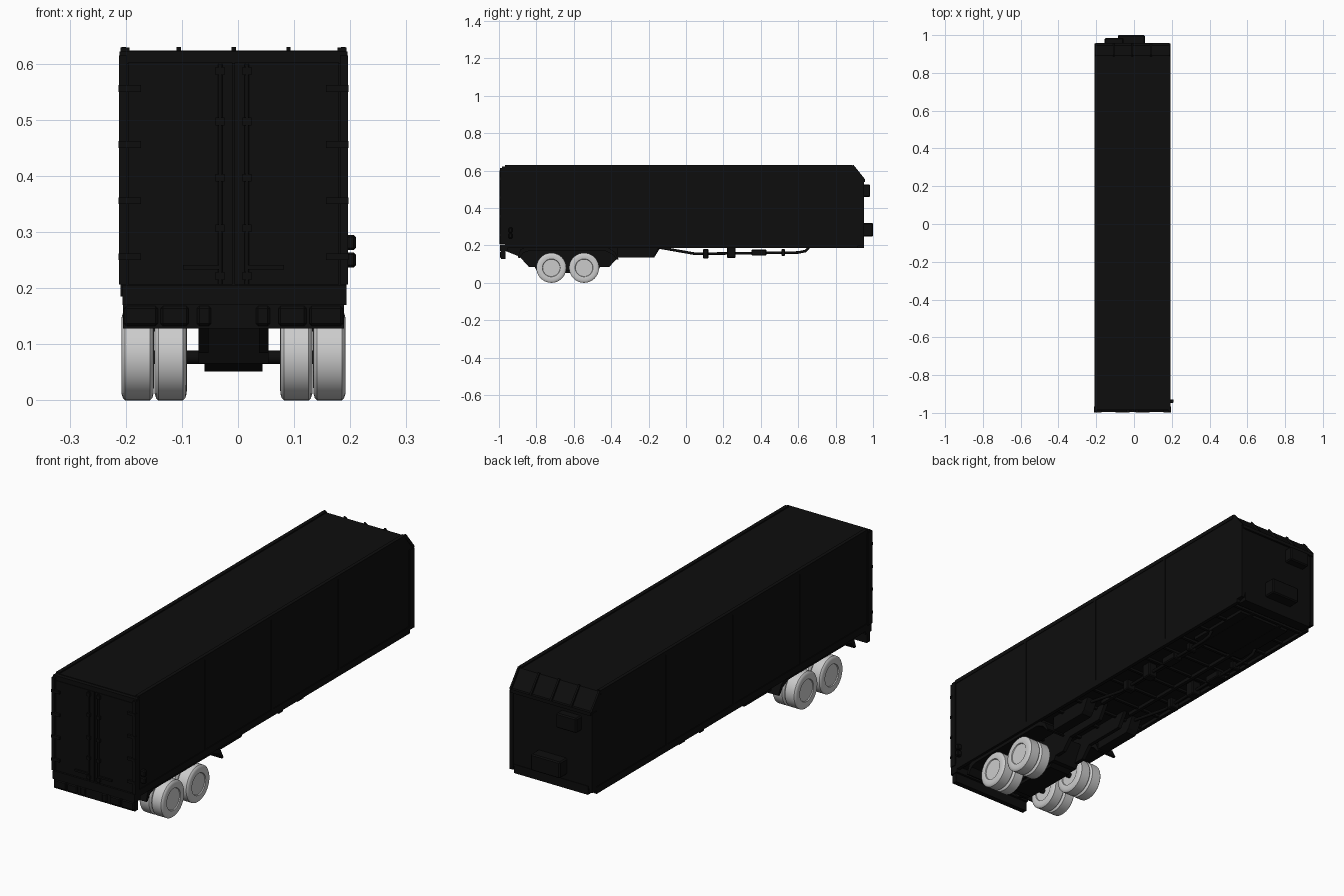
import bpy, bmesh, math

if "Cube" in bpy.data.objects:
    bpy.data.objects.remove(bpy.data.objects["Cube"])

CX = -0.008  # centreline of the trailer


def material(name, value):
    m = bpy.data.materials.new(name)
    m.use_nodes = True
    col = (value, value, value, 1)
    m.diffuse_color = col
    bsdf = m.node_tree.nodes["Principled BSDF"]
    bsdf.inputs["Base Color"].default_value = col
    bsdf.inputs["Roughness"].default_value = 0.8
    return m


BLACK = material("black_paint", 0.004)
GREY = material("light_grey_wheel", 0.6)


def finish(name, bm, mat=BLACK):
    bmesh.ops.recalc_face_normals(bm, faces=bm.faces)
    me = bpy.data.meshes.new(name)
    bm.to_mesh(me)
    bm.free()
    me.materials.append(mat)
    ob = bpy.data.objects.new(name, me)
    bpy.context.collection.objects.link(ob)
    return ob


def box(name, x0, x1, y0, y1, z0, z1, bevel=0):
    bm = bmesh.new()
    bmesh.ops.create_cube(bm, size=1)
    for v in bm.verts:
        v.co = ((x0 + x1) / 2 + v.co.x * (x1 - x0),
                (y0 + y1) / 2 + v.co.y * (y1 - y0),
                (z0 + z1) / 2 + v.co.z * (z1 - z0))
    if bevel:
        bmesh.ops.bevel(bm, geom=bm.edges[:], offset=bevel, segments=1, affect='EDGES')
    return finish(name, bm)


def side_profile(name, pts, x0, x1):
    # Side outline in (y, z), extruded across x
    bm = bmesh.new()
    face = bm.faces.new([bm.verts.new((x0, y, z)) for y, z in pts])
    ext = bmesh.ops.extrude_face_region(bm, geom=[face])
    for v in ext["geom"]:
        if isinstance(v, bmesh.types.BMVert):
            v.co.x = x1
    return finish(name, bm)


def lathe_x(name, prof, centre, mat, segs=40):
    # Profile in (x, radius), turned about the x axis
    bm = bmesh.new()
    vs = [bm.verts.new((x, 0, r)) for x, r in prof]
    es = [bm.edges.new(p) for p in zip(vs, vs[1:])]
    bmesh.ops.spin(bm, geom=vs + es, cent=(0, 0, 0), axis=(1, 0, 0),
                   angle=math.tau, steps=segs, use_duplicate=False)
    bmesh.ops.remove_doubles(bm, verts=bm.verts, dist=0.0002)
    ob = finish(name, bm, mat)
    ob.location = centre
    bpy.ops.object.select_all(action='DESELECT')
    ob.select_set(True)
    bpy.context.view_layer.objects.active = ob
    bpy.ops.object.shade_smooth_by_angle(angle=math.radians(35))
    return ob


def tube(name, pts, r):
    cu = bpy.data.curves.new(name, 'CURVE')
    cu.dimensions = '3D'
    cu.bevel_depth = r
    cu.bevel_resolution = 2
    cu.use_fill_caps = True
    sp = cu.splines.new('POLY')
    sp.points.add(len(pts) - 1)
    for p, co in zip(sp.points, pts):
        p.co = (*co, 1)
    cu.materials.append(BLACK)
    ob = bpy.data.objects.new(name, cu)
    bpy.context.collection.objects.link(ob)
    return ob


def sided(x0, x1, s):
    # Offsets from the centreline on one side, lowest first
    return sorted((CX + s * x0, CX + s * x1))


# Cargo body with sloped upper nose
side_profile("cargo_body", [(-0.967, 0.2), (0.925, 0.2), (0.948, 0.215), (0.948, 0.55),
                            (0.893, 0.624), (-0.967, 0.624)], CX - 0.198, CX + 0.198)
for s in (-1, 1):
    a, b = sided(0.185, 0.201, s)
    box("roof_rail", a, b, -0.967, 0.89, 0.612, 0.629)
    box("lower_side_rail", a, b, -0.967, 0.92, 0.185, 0.215)
    for y in (-0.5, -0.035, 0.43):
        box("side_seam", a, b, y - 0.006, y + 0.006, 0.2, 0.62)
    box("nose_post", a, b, 0.92, 0.951, 0.2, 0.55)
box("nose_sill", CX - 0.18, CX + 0.18, 0.9, 0.951, 0.187, 0.225)

# Ribs on the nose slope
for i in range(5):
    x = CX + (i - 2) * 0.098
    side_profile("nose_rib", [(0.945, 0.55), (0.956, 0.555), (0.896, 0.63), (0.885, 0.622)],
                 x - 0.004, x + 0.004)
box("nose_ledge", CX - 0.196, CX + 0.196, 0.94, 0.957, 0.54, 0.555)

# Equipment boxes on the nose
box("upper_nose_box", -0.155, -0.055, 0.94, 0.985, 0.46, 0.525, 0.005)
box("lower_nose_box", -0.085, 0.058, 0.94, 1.0, 0.248, 0.32, 0.005)

# Rear frame and double doors
box("rear_header", CX - 0.203, CX + 0.203, -0.985, -0.965, 0.6, 0.622)
for s in (-1, 1):
    a, b = sided(0.002, 0.188, s)
    box("rear_door", a, b, -0.988, -0.965, 0.207, 0.602)
    a, b = sided(0.19, 0.204, s)
    box("rear_post", a, b, -0.994, -0.965, 0.207, 0.615)
    for z in (0.25, 0.35, 0.45, 0.55):
        a, b = sided(0.165, 0.205, s)
        box("door_hinge", a, b, -0.997, -0.985, z, z + 0.012)
    x = CX + s * 0.024
    tube("lock_rod", [(x, -0.992, 0.207), (x, -0.992, 0.6)], 0.004)
    for z in (0.215, 0.3, 0.39, 0.49, 0.58):
        box("rod_bracket", x - 0.008, x + 0.008, -0.998, -0.985, z, z + 0.014)
    a, b = sided(0.024, 0.09, s)
    box("door_handle", a, b, -0.998, -0.99, 0.233, 0.241)

# Rear bumper and lamp housings
box("rear_sill", CX - 0.198, CX + 0.201, -0.995, -0.955, 0.17, 0.206)
box("rear_bumper", CX - 0.197, CX + 0.197, -0.988, -0.965, 0.128, 0.172)
for s in (-1, 1):
    for inner, outer in ((0.08, 0.13), (0.135, 0.195), (0.04, 0.065)):
        a, b = sided(inner, outer, s)
        box("lamp_housing", a, b, -0.995, -0.98, 0.133, 0.168, 0.004)
for z in (0.237, 0.268):
    box("side_latch", 0.185, 0.21, -0.948, -0.928, z, z + 0.027, 0.004)

# Chassis rails, cross members and bogie
for s in (-1, 1):
    a, b = sided(0.045, 0.062, s)
    side_profile("bogie_rail", [(-0.965, 0.2), (-0.965, 0.17), (-0.89, 0.14), (-0.84, 0.085),
                                (-0.41, 0.085), (-0.365, 0.135), (-0.17, 0.135),
                                (-0.13, 0.2)], a, b)
    a, b = sided(0.07, 0.085, s)
    box("main_rail", a, b, -0.13, 0.88, 0.185, 0.202)
for i in range(16):
    y = -0.9 + i * 0.118
    box("floor_cross_member", CX - 0.19, CX + 0.19, y, y + 0.012, 0.19, 0.202)
side_profile("bogie_core", [(-0.84, 0.16), (-0.8, 0.066), (-0.47, 0.066), (-0.42, 0.16)],
             CX - 0.062, CX + 0.062)
side_profile("bogie_belly", [(-0.78, 0.067), (-0.76, 0.052), (-0.51, 0.052), (-0.49, 0.067)],
             CX - 0.052, CX + 0.052)
box("coupling_plate", CX - 0.13, CX + 0.13, 0.55, 0.86, 0.186, 0.202)

# Side equipment, mudguards and air lines
for s in (-1, 1):
    a, b = sided(0.095, 0.19, s)
    side_profile("mudguard", [(-0.9, 0.135), (-0.885, 0.18), (-0.85, 0.19), (-0.42, 0.19),
                              (-0.38, 0.165), (-0.36, 0.125), (-0.37, 0.123), (-0.39, 0.15),
                              (-0.43, 0.17), (-0.84, 0.17), (-0.87, 0.16), (-0.89, 0.132)], a, b)
    a, b = sided(0.1, 0.15, s)
    side_profile("side_locker", [(-0.37, 0.2), (-0.37, 0.135), (-0.18, 0.135), (-0.165, 0.15),
                                 (-0.14, 0.2)], a, b)
    for y0, y1, z0, z1 in ((0.09, 0.12, 0.13, 0.18), (0.22, 0.265, 0.133, 0.2),
                           (0.35, 0.43, 0.145, 0.178), (0.51, 0.53, 0.143, 0.18)):
        a, b = sided(0.1, 0.145, s)
        box("side_bracket", a, b, y0, y1, z0, z1, 0.004)
    x = CX + s * 0.122
    tube("air_line", [(x, -0.15, 0.19), (x, 0.05, 0.155), (x, 0.6, 0.162),
                      (x, 0.64, 0.17), (x, 0.665, 0.2)], 0.007)

# Axles and twin wheels
wheel = [(-0.024, 0), (-0.024, 0.046), (-0.028, 0.048), (-0.029, 0.055), (-0.0285, 0.068),
         (-0.026, 0.076), (-0.022, 0.08)]
wheel += [(-x, r) for x, r in reversed(wheel)]
for y in (-0.72, -0.545):
    lathe_x("axle", [(-0.15, 0), (-0.15, 0.012), (0.15, 0.012), (0.15, 0)],
            (CX, y, 0.077), BLACK, 16)
    for s in (-1, 1):
        for d in (0.112, 0.171):
            lathe_x("wheel", wheel, (CX + s * d, y, 0.08), GREY)
